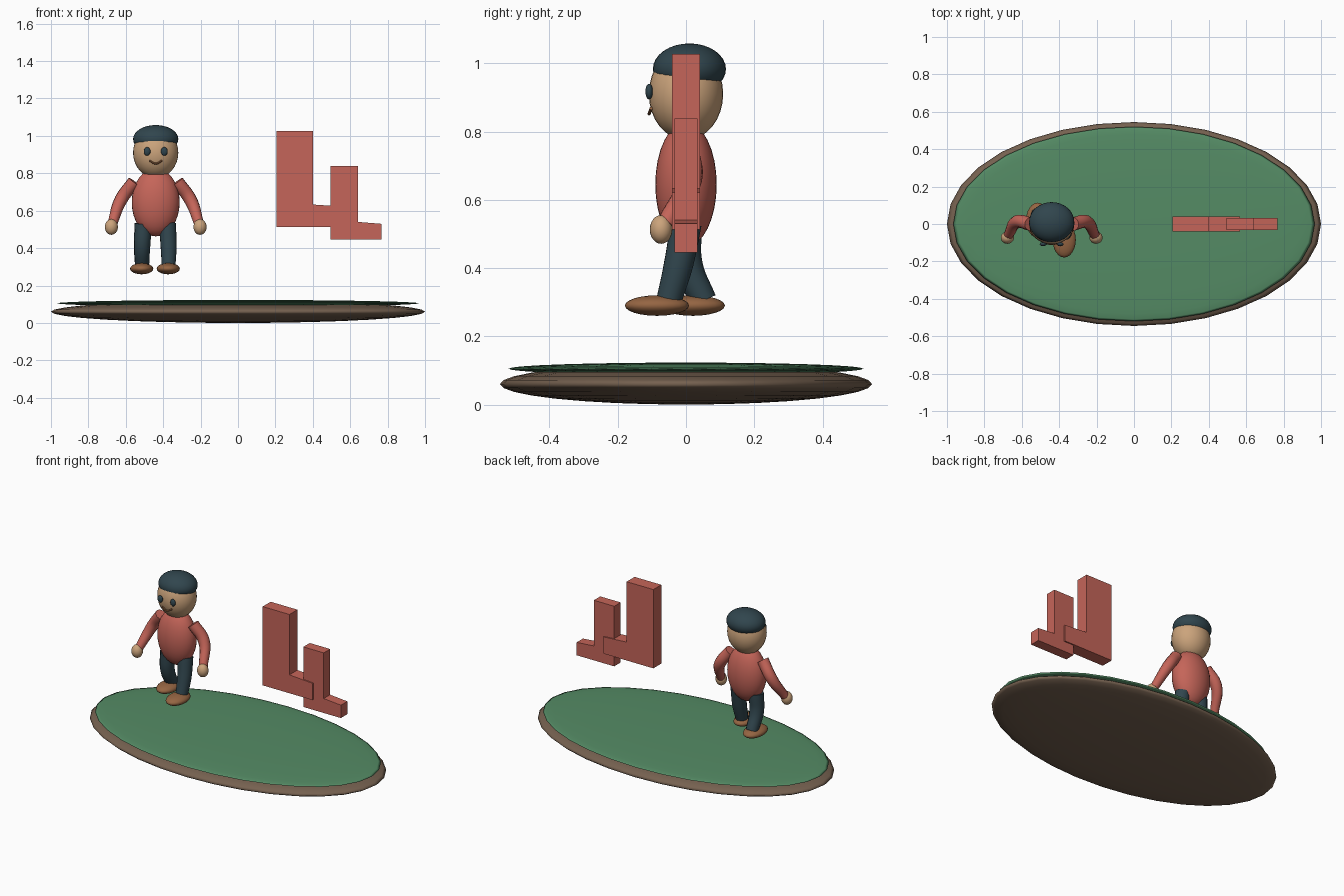
import bpy, math

if "Cube" in bpy.data.objects:
    bpy.data.objects.remove(bpy.data.objects["Cube"])

def mat(name, rgb):
    m = bpy.data.materials.new(name)
    m.diffuse_color = (*rgb, 1)
    m.use_nodes = True
    m.node_tree.nodes["Principled BSDF"].inputs["Base Color"].default_value = m.diffuse_color
    return m

EARTH = mat("earth", (0.18, 0.12, 0.08))
GRASS = mat("grass", (0.09, 0.26, 0.13))
CORAL = mat("coral", (0.56, 0.13, 0.10))
SKIN = mat("skin", (0.60, 0.37, 0.20))
DARK = mat("dark", (0.03, 0.06, 0.075))
SHOE = mat("shoe", (0.30, 0.13, 0.055))
CX = -0.44  # centre line of the figure

def ball(name, loc, size, m, seg=32, rings=16):
    bpy.ops.mesh.primitive_uv_sphere_add(segments=seg, ring_count=rings, location=loc)
    o = bpy.context.object
    o.name = name
    o.scale = size
    bpy.ops.object.transform_apply(location=False, rotation=False, scale=True)
    bpy.ops.object.shade_smooth()
    o.data.materials.append(m)
    return o

def tube(name, pts, radii, m, res=4):
    """Tapered round tube through smooth points, with flat ends."""
    cu = bpy.data.curves.new(name, 'CURVE')
    cu.dimensions = '3D'
    cu.bevel_depth = 1.0
    cu.bevel_resolution = res
    cu.use_fill_caps = True
    cu.resolution_u = 8
    s = cu.splines.new('BEZIER')
    s.bezier_points.add(len(pts) - 1)
    for bp, p, r in zip(s.bezier_points, pts, radii):
        bp.co = p
        bp.radius = r
        bp.handle_left_type = bp.handle_right_type = 'AUTO'
    o = bpy.data.objects.new(name, cu)
    bpy.context.collection.objects.link(o)
    bpy.ops.object.select_all(action='DESELECT')
    o.select_set(True)
    bpy.context.view_layer.objects.active = o
    bpy.ops.object.convert(target='MESH')
    o = bpy.context.object
    o.name = name
    bpy.ops.object.shade_smooth_by_angle(angle=math.radians(40))
    o.data.materials.clear()
    o.data.materials.append(m)
    return o

def prism(name, outline, depth, m):
    """Front-facing outline (x, z) extruded evenly along y."""
    n = len(outline)
    verts = [(x, y, z) for y in (-depth, depth) for x, z in outline]
    faces = [tuple(range(n)), tuple(range(2 * n - 1, n - 1, -1))]
    faces += [(i, i + n, (i + 1) % n + n, (i + 1) % n) for i in range(n)]
    me = bpy.data.meshes.new(name)
    me.from_pydata(verts, [], faces)
    o = bpy.data.objects.new(name, me)
    bpy.context.collection.objects.link(o)
    me.materials.append(m)

# Ground island
ball("earth_disc", (0, 0, 0.06), (1.0, 0.545, 0.06), EARTH)
ball("grass_top", (0, 0, 0.105), (0.966, 0.52, 0.018), GRASS)

# Head and torso
ball("torso", (CX, 0, 0.645), (0.128, 0.09, 0.182), CORAL)
ball("head", (CX, 0, 0.91), (0.121, 0.109, 0.135), SKIN)
ball("hair", (CX, 0.01, 0.983), (0.121, 0.107, 0.075), DARK)
tube("mouth", [(CX - 0.034, -0.102, 0.868), (CX, -0.108, 0.852),
               (CX + 0.034, -0.102, 0.868)], [0.005] * 3, SHOE, 2)

# Mirrored face and arm parts
for side, s in (("left", -1), ("right", 1)):
    ball(side + "_eye", (CX + s * 0.046, -0.108, 0.917), (0.018, 0.011, 0.023), DARK, 16, 10)
    tube(side + "_arm", [(CX + s * 0.115, 0, 0.755), (CX + s * 0.185, 0.012, 0.66),
                         (CX + s * 0.232, -0.06, 0.53)], [0.036, 0.035, 0.026], CORAL)
    ball(side + "_hand", (CX + s * 0.237, -0.073, 0.513), (0.035, 0.033, 0.042), SKIN, 24, 12)

# Striding legs: hip, knee, ankle y positions and foot centre
for side, x, knee, ankle, foot in (("left", -0.513, 0.005, 0.052, 0.02),
                                   ("right", -0.371, -0.022, -0.05, -0.085)):
    hip = CX + (x - CX) * 0.9
    tube(side + "_leg", [(hip, 0, 0.53), (x, knee, 0.41), (x, ankle, 0.305)],
         [0.047, 0.044, 0.038], DARK)
    ball(side + "_foot", (x - 0.002, foot, 0.29), (0.062, 0.094, 0.03), SHOE, 24, 12)

# Two stepped angle blocks
prism("large_angle_block", [(0.207, 0.513), (0.567, 0.513), (0.567, 0.622),
                            (0.40, 0.633), (0.40, 1.027), (0.207, 1.027)], 0.041, CORAL)
prism("small_angle_block", [(0.495, 0.446), (0.766, 0.446), (0.766, 0.53),
                            (0.642, 0.54), (0.642, 0.838), (0.495, 0.838)], 0.033, CORAL)
